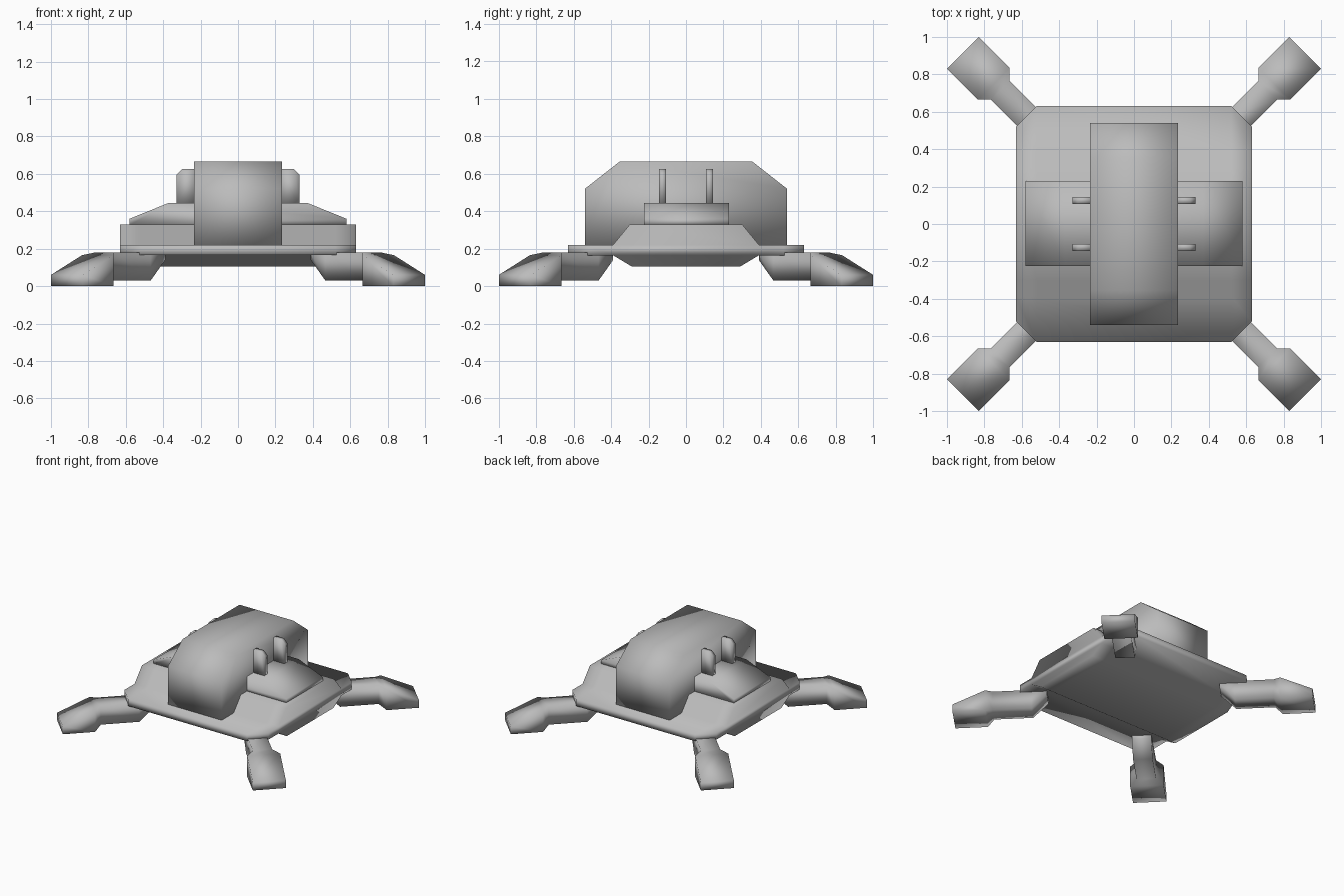
import bpy
import bmesh
import math
from mathutils import Matrix, Vector

default = bpy.data.objects.get("Cube")
if default:
    bpy.data.objects.remove(default, do_unlink=True)

grey = bpy.data.materials.new("hull_grey")
grey.use_nodes = True
colour = (0.5, 0.5, 0.5, 1)
grey.diffuse_color = colour
grey.node_tree.nodes["Principled BSDF"].inputs["Base Color"].default_value = colour


def loft(name, rings, turn=0):
    """Skin matching rings of points, cap both ends and shade smoothly."""
    bm = bmesh.new()
    loops = [[bm.verts.new(Vector(p)) for p in ring] for ring in rings]
    for a, b in zip(loops, loops[1:]):
        for i in range(len(a)):
            j = (i + 1) % len(a)
            bm.faces.new((a[i], a[j], b[j], b[i]))
    bm.faces.new(loops[0])
    bm.faces.new(loops[-1])
    bm.transform(Matrix.Rotation(turn, 4, 'Z'))
    bmesh.ops.recalc_face_normals(bm, faces=bm.faces[:])
    for f in bm.faces:
        f.smooth = True
    mesh = bpy.data.meshes.new(name)
    bm.to_mesh(mesh)
    bm.free()
    mesh.materials.append(grey)
    obj = bpy.data.objects.new(name, mesh)
    bpy.context.collection.objects.link(obj)
    return obj


def both_sides(half):
    """Complete a half profile by reflecting its first coordinate."""
    return half + [(-u, v) for u, v in reversed(half)]


# Body: raised hull and thin deck in one skin, deck corners chamfered
def body_ring(x, w):
    half = [(0.29, 0.105), (0.39, 0.165), (w, 0.165),
            (w, 0.22), (0.39, 0.22), (0.30, 0.33)]
    return [(x, y, z) for y, z in both_sides(half)]


loft("body", [body_ring(-0.63, 0.52), body_ring(-0.52, 0.63),
              body_ring(0.52, 0.63), body_ring(0.63, 0.52)])

# Long central housing with sloped ends
housing = both_sides([(0.54, 0.22), (0.54, 0.52), (0.355, 0.665)])
loft("central_housing", [[(x, y, z) for y, z in housing] for x in (-0.235, 0.235)])

# Shoulder block that slopes down on both sides
shoulder = both_sides([(0.58, 0.325), (0.58, 0.36), (0.37, 0.445)])
loft("shoulder_block", [[(x, y, z) for x, z in shoulder] for y in (-0.225, 0.23)])

# Upright fins beside the housing
fin = [(0.22, 0.43), (0.33, 0.43), (0.33, 0.595), (0.30, 0.625), (0.22, 0.625)]
for side, s in (("left", 1), ("right", -1)):
    for end, y in (("front", -0.125), ("back", 0.125)):
        loft(f"{side}_{end}_fin",
             [[(s * x, y + dy, z) for x, z in fin] for dy in (-0.019, 0.019)])

# Diagonal legs: distance, half width, bottom, top
leg = [(0.62, 0.07, 0.14, 0.18), (0.73, 0.07, 0.03, 0.18), (1.01, 0.07, 0.03, 0.18),
       (1.06, 0.12, 0, 0.165), (1.294, 0.12, 0, 0.06)]
leg_rings = [[(d, -w, lo), (d, w, lo), (d, w, hi), (d, -w, hi)] for d, w, lo, hi in leg]
names = ["back_left_leg", "back_right_leg", "front_right_leg", "front_left_leg"]
for i, name in enumerate(names):
    loft(name, leg_rings, math.radians(45 + 90 * i))
